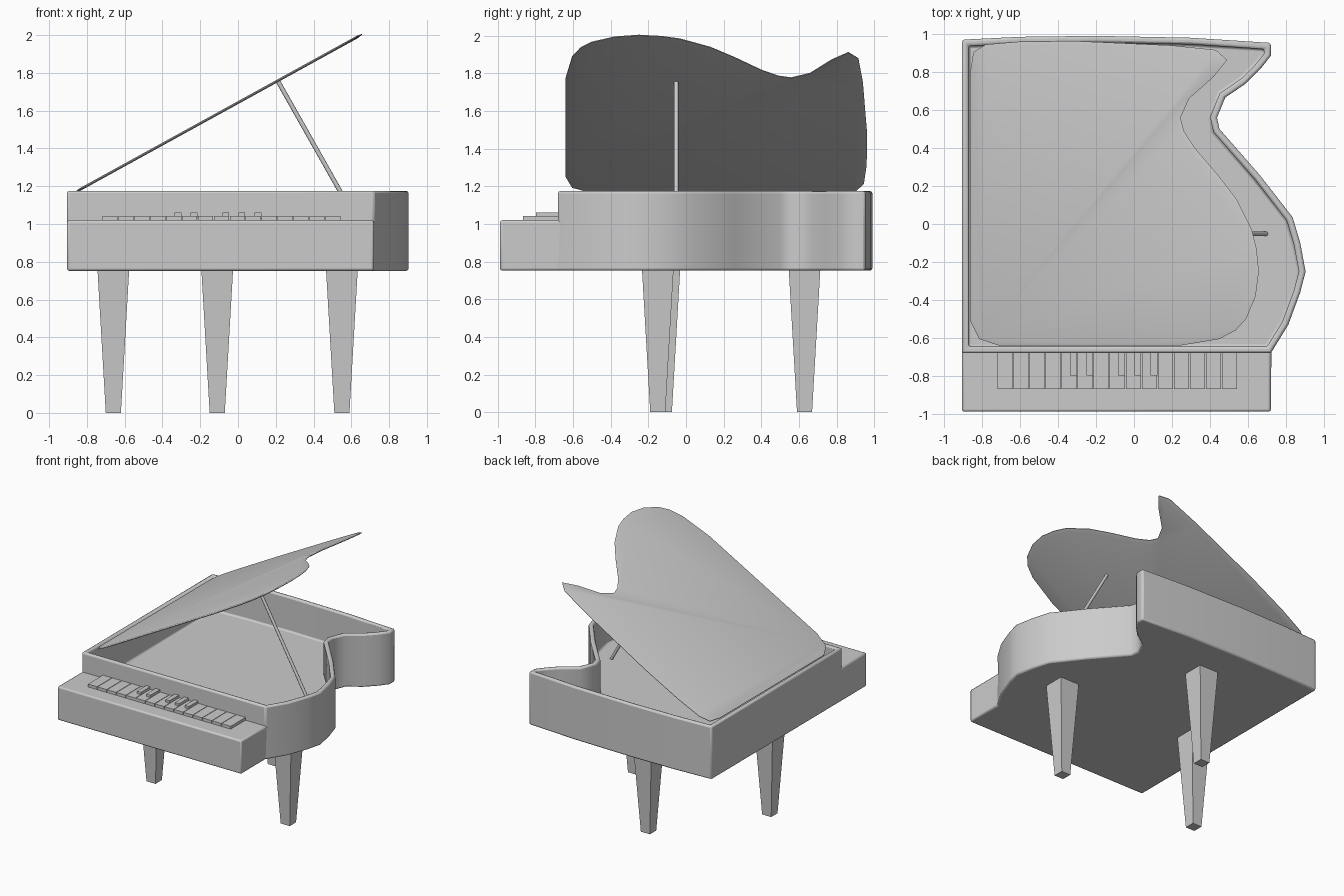
import bpy, bmesh
from mathutils import Vector

if "Cube" in bpy.data.objects:
    bpy.data.objects.remove(bpy.data.objects["Cube"])


def finish(name, bm, smooth=None):
    bmesh.ops.recalc_face_normals(bm, faces=bm.faces)
    me = bpy.data.meshes.new(name)
    bm.to_mesh(me)
    bm.free()
    ob = bpy.data.objects.new(name, me)
    bpy.context.collection.objects.link(ob)
    if smooth:
        bpy.ops.object.select_all(action='DESELECT')
        ob.select_set(True)
        bpy.context.view_layer.objects.active = ob
        bpy.ops.object.shade_smooth_by_angle(angle=smooth)
    return ob


def inset(pts, d):
    # mitred inward offset of a counter-clockwise outline
    out = []
    for i, p in enumerate(pts):
        p = Vector(p)
        a = (p - Vector(pts[i - 1])).normalized()
        b = (Vector(pts[(i + 1) % len(pts)]) - p).normalized()
        n, m = Vector((-a.y, a.x)), Vector((-b.y, b.x))
        out.append(p + (n + m) * d / (1 + n.dot(m)))
    return out


def loft(bm, rings):
    # rings: list of point loops; bridged and capped at both ends
    vs = [[bm.verts.new(p) for p in r] for r in rings]
    n = len(vs[0])
    walls = []
    for r, s in zip(vs, vs[1:]):
        walls.append([bm.faces.new((r[i], r[(i + 1) % n], s[(i + 1) % n], s[i])) for i in range(n)])
    bm.faces.new(vs[0][::-1])
    bm.faces.new(vs[-1])
    return walls


def box(name, x0, x1, y0, y1, z0, z1):
    bm = bmesh.new()
    loft(bm, [[(x0, y0, z), (x1, y0, z), (x1, y1, z), (x0, y1, z)] for z in (z0, z1)])
    return finish(name, bm)


# Hollow case with the keyboard shelf pulled out of its front wall
outline = [(-.905, -.68), (.72, -.68), (.812, -.53), (.875, -.36), (.903, -.25), (.875, -.10),
           (.835, .035), (.66, .26), (.45, .50), (.437, .56), (.48, .665), (.59, .74), (.665, .815),
           (.72, .885), (.72, .953), (.3, .98), (-.2, .99), (-.6, .985), (-.905, .97)]
inner = inset(outline, .035)
bm = bmesh.new()
walls = loft(bm, [[(p[0], p[1], z) for p in ring] for ring, z in
                  ((outline, .752), (outline, 1.02), (outline, 1.175), (inner, 1.175), (inner, .90))])
ext = bmesh.ops.extrude_face_region(bm, geom=[walls[0][0]])
bmesh.ops.translate(bm, vec=(0, -.308, 0), verts=[g for g in ext['geom'] if isinstance(g, bmesh.types.BMVert)])
case = finish("case", bm, .75)
bev = case.modifiers.new("Bevel", 'BEVEL')
bev.width, bev.segments, bev.limit_method, bev.angle_limit = .012, 2, 'ANGLE', .95

# Raised lid: thin sheet with tapered edge, sloping up from the left wall
lid_pts = [(-.71, -.64), (.24, -.64), (.45, -.605), (.535, -.56), (.59, -.5), (.64, -.38), (.657, -.25),
           (.645, -.13), (.62, -.03), (.54, .13), (.44, .26), (.32, .40), (.262, .49), (.245, .56),
           (.29, .66), (.42, .775), (.49, .863), (.43, .916), (.2, .94), (-.31, .963), (-.6, .96),
           (-.78, .945), (-.845, .905), (-.862, .8), (-.862, -.51), (-.815, -.605)]
lid_in = inset(lid_pts, .022)
bm = bmesh.new()
loft(bm, [[(p[0], p[1], 1.178 + .55 * (p[0] + .845) + dz) for p in ring] for ring, dz in
          ((lid_in, -.008), (lid_pts, -.002), (lid_pts, .002), (lid_in, .008))])
finish("lid", bm, .6)

# Lid prop
a, b = Vector((.695, -.052, .90)), Vector((.212, -.052, 1.755))
bm = bmesh.new()
bmesh.ops.create_cone(bm, cap_ends=True, segments=10, radius1=.012, radius2=.012, depth=(b - a).length)
bm.transform((b - a).to_track_quat('Z', 'Y').to_matrix().to_4x4())
bmesh.ops.translate(bm, vec=(a + b) / 2, verts=bm.verts)
finish("lid_prop", bm, .7)

# Tapered square legs
for name, x, y in (("left_leg", -.66, -.115), ("back_leg", -.11, .63), ("right_leg", .55, -.15)):
    bm = bmesh.new()
    loft(bm, [[(x + sx * r, y + sy * r, z) for sx, sy in ((-1, -1), (1, -1), (1, 1), (-1, 1))]
              for r, z in ((.04, 0), (.084, .76))])
    finish(name, bm)

# Keys
step = 1.265 / 15
for i in range(15):
    x = -.72 + i * step
    box(f"white_key_{i + 1}", x + .002, x + step - .002, -.867, -.675, 1.01, 1.043)
for i, x in enumerate((-.318, -.233, -.065, .02, .106)):
    box(f"black_key_{i + 1}", x - .018, x + .018, -.797, -.675, 1.03, 1.062)
